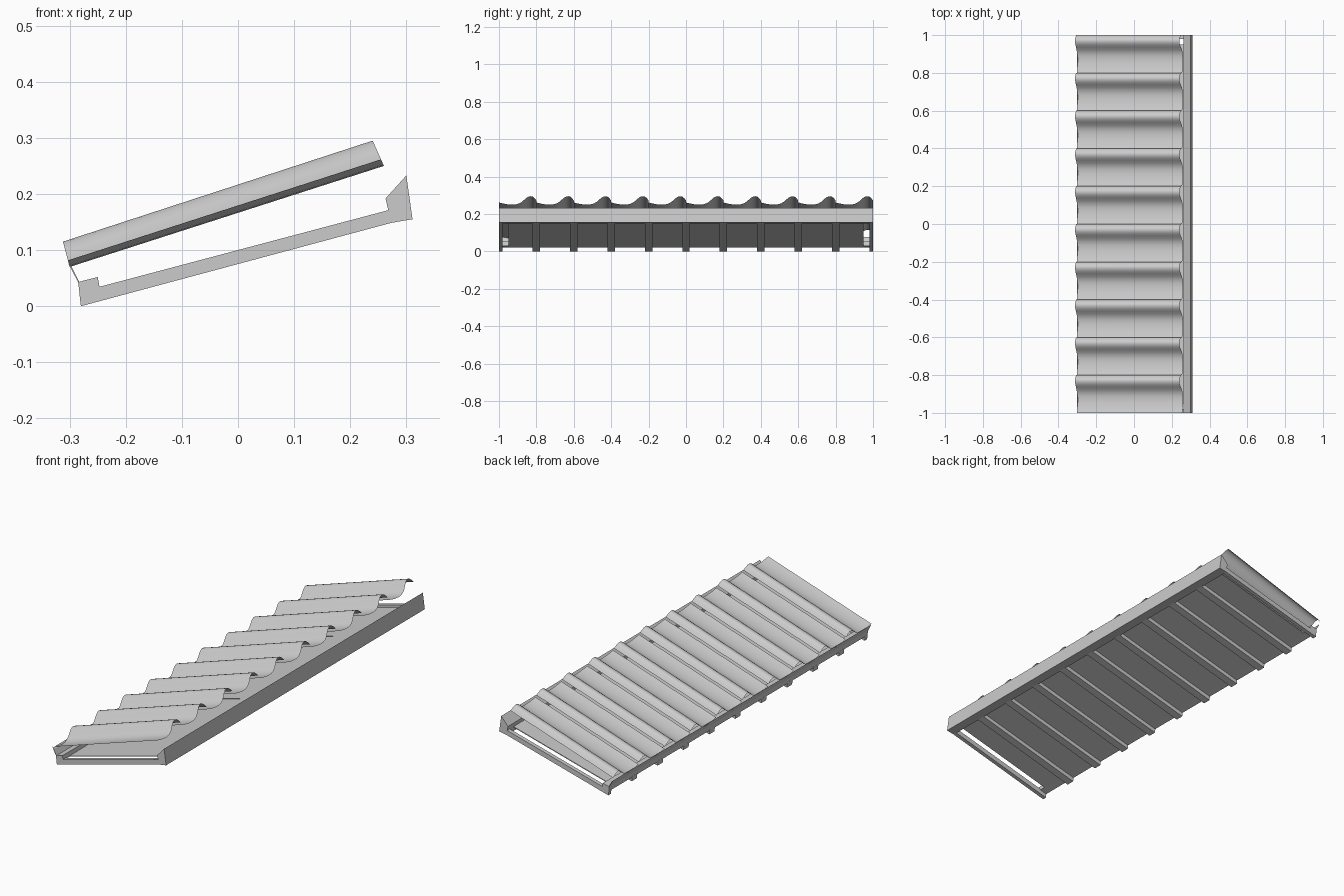
import bpy, bmesh
from mathutils import Vector

if "Cube" in bpy.data.objects:
    bpy.data.objects.remove(bpy.data.objects["Cube"])


def make_object(name, bm, smooth=False):
    mesh = bpy.data.meshes.new(name)
    bm.to_mesh(mesh)
    bm.free()
    for p in mesh.polygons:
        p.use_smooth = smooth
    obj = bpy.data.objects.new(name, mesh)
    bpy.context.collection.objects.link(obj)
    return obj


def prism(name, profile, y0, y1):
    """Extrude an (x, z) side profile along y."""
    bm = bmesh.new()
    face = bm.faces.new([bm.verts.new((x, y0, z)) for x, z in profile])
    ext = bmesh.ops.extrude_face_region(bm, geom=[face])
    verts = [v for v in ext["geom"] if isinstance(v, bmesh.types.BMVert)]
    bmesh.ops.translate(bm, verts=verts, vec=(0, y1 - y0, 0))
    bmesh.ops.recalc_face_normals(bm, faces=bm.faces)
    return make_object(name, bm)


# Wavy roof tiles: (offset along y, height fraction) of one tile
WAVE = [(0, .26), (.02, .14), (.045, .04), (.07, 0), (.09, .03), (.107, .13),
        (.122, .32), (.137, .61), (.149, .84), (.16, .96), (.17, 1),
        (.18, .96), (.19, .78), (.2, .5)]


def tile(name, y0):
    bm = bmesh.new()
    low = [bm.verts.new((-.30 - .012 * h, y0 + y, .07 + .045 * h)) for y, h in WAVE]
    high = [bm.verts.new((.26 - .02 * h, y0 + y, .25 + .045 * h)) for y, h in WAVE]
    for i in range(len(WAVE) - 1):
        bm.faces.new((low[i], high[i], high[i + 1], low[i + 1]))
    bmesh.ops.recalc_face_normals(bm, faces=bm.faces)
    if bm.faces[:][0].normal.z < 0:
        bmesh.ops.reverse_faces(bm, faces=bm.faces)
    return make_object(name, bm, True)


for i in range(10):
    tile("roof_tile_%d" % i, -1 + .2 * i)

# Rafters under the deck, half width at both ends
RAFTER = [(-.28, 0), (.275, .149), (.275, .173), (-.283, .025)]
for i in range(11):
    y = -1 + .2 * i
    prism("rafter_%d" % i, RAFTER, max(-1, y - .02), min(1, y + .02))

# Thin deck resting between the rafters
prism("deck", [(-.252, .028), (.272, .168), (.272, .172), (-.252, .032)], -.95, .95)

# Lower eave batten
prism("eave_batten", [(-.282, .02), (-.246, .030), (-.25, .052), (-.285, .043)], -1, 1)

# Upper ridge board
prism("ridge_board", [(.27, .148), (.311, .155), (.30, .233), (.263, .192), (.268, .17)], -1, 1)

# Thin closing strip between eave batten and tiles
prism("eave_closer", [(-.285, .043), (-.283, .043), (-.297, .071), (-.303, .077)], -1, 1)
